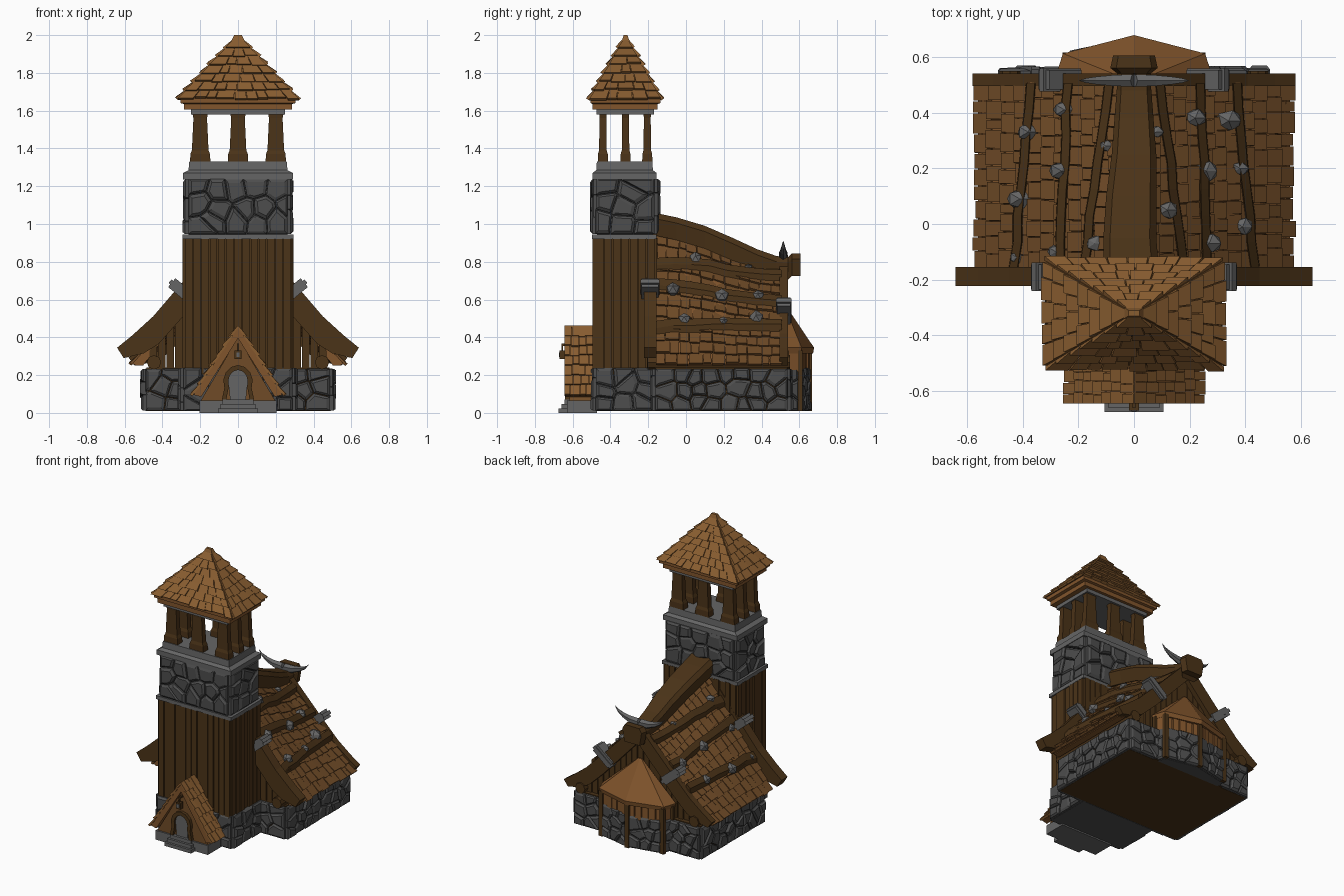
import bpy, bmesh, random
from math import sin, cos, pi, radians
from mathutils import Vector as V

if "Cube" in bpy.data.objects:
    bpy.data.objects.remove(bpy.data.objects["Cube"])
random.seed(4)
R = random.uniform

def material(name, r, g, b):
    m = bpy.data.materials.new(name)
    m.diffuse_color = (r, g, b, 1)
    m.use_nodes = True
    m.node_tree.nodes["Principled BSDF"].inputs["Base Color"].default_value = m.diffuse_color
    return m

TILE = material("light_shingle", .25, .11, .03)
ROOF = material("roof_shingle", .16, .07, .02)
TRIM = material("warm_wood", .22, .09, .025)
WOOD = material("dark_wood", .07, .033, .009)
STONE = material("stone", .075, .075, .075)
IRON = material("light_stone", .13, .13, .13)

# ---- helpers ----
def emit(name, bm, mat):
    bmesh.ops.recalc_face_normals(bm, faces=bm.faces)
    me = bpy.data.meshes.new(name)
    bm.to_mesh(me)
    bm.free()
    me.materials.append(mat)
    bpy.context.collection.objects.link(bpy.data.objects.new(name, me))

def skin(bm, rings):
    vs = [[bm.verts.new(p) for p in r] for r in rings]
    n = len(vs[0])
    for a, b in zip(vs, vs[1:]):
        for i in range(n):
            bm.faces.new((a[i], a[(i + 1) % n], b[(i + 1) % n], b[i]))
    bm.faces.new(vs[0][::-1])
    bm.faces.new(vs[-1])

def loft(name, rings, mat):
    bm = bmesh.new()
    skin(bm, rings)
    emit(name, bm, mat)

def rect(x0, x1, y0, y1, z):
    return [(x0, y0, z), (x1, y0, z), (x1, y1, z), (x0, y1, z)]

def box(name, x0, x1, y0, y1, z0, z1, mat):
    loft(name, [rect(x0, x1, y0, y1, z0), rect(x0, x1, y0, y1, z1)], mat)

def prism(name, prof, y0, y1, mat):
    loft(name, [[(x, y, z) for x, z in prof] for y in (y0, y1)], mat)

def clip(poly, m, d):
    out = []
    for a, b in zip(poly, poly[1:] + poly[:1]):
        da, db = (a - m).dot(d), (b - m).dot(d)
        if da <= 0: out.append(a)
        if da * db < 0: out.append(a.lerp(b, da / (da - db)))
    return out

def stones(name, pts, z0, z1, cu, cv, depth=.025):
    """Rubble: bevelled voronoi cells on each wall of a counter-clockwise outline"""
    bm = bmesh.new()
    for a, b in zip(pts, pts[1:]):
        a, b = V((*a, z0)), V((*b, z0))
        w, h = (b - a).length, z1 - z0
        d = (b - a) / w
        n = V((d.y, -d.x, 0))
        nu, nv = max(1, round(w / cu)), max(1, round(h / cv))
        seeds = [V(((i + .5 + R(-.4, .4) + .25 * (j % 2)) * w / nu, (j + .5 + R(-.35, .35)) * h / nv))
                 for i in range(nu) for j in range(nv)]
        for s in seeds:
            poly = [V((0, 0)), V((w, 0)), V((w, h)), V((0, h))]
            for t in seeds:
                if t is not s and poly: poly = clip(poly, (s + t) / 2, t - s)
            if len(poly) < 3: continue
            c = sum(poly, V((0, 0))) / len(poly)
            k = depth * R(.65, 1.2)
            skin(bm, [[a + d * q.x + V((0, 0, q.y)) + n * o for q in [c + (p - c) * f for p in poly]]
                      for f, o in ((.97, -.01), (.95, k * .55), (.68, k))])
    emit(name, bm, STONE)

def planks(name, pts, z0, top, w, mat=WOOD):
    """Vertical boards along an outline; top(x) gives their height"""
    bm = bmesh.new()
    for a, b in zip(pts, pts[1:]):
        a, b = V((*a, 0)), V((*b, 0))
        n = V((b.y - a.y, a.x - b.x, 0)).normalized()
        k = max(1, round((b - a).length / w))
        for i in range(k):
            p, q, o, low = a.lerp(b, (i + .06) / k), a.lerp(b, (i + .94) / k), R(.004, .014), z0 - R(0, .025)
            base = [p - n * .012, q - n * .012, q + n * o, p + n * o]
            skin(bm, [[c + V((0, 0, low)) for c in base], [c + V((0, 0, max(z0 + .01, top(c.x)))) for c in base]])
    emit(name, bm, mat)

def shingles(name, surfaces, rows, w, th, mat):
    bm = bmesh.new()
    for S in surfaces:
        for i in range(rows):
            v0 = i / rows
            k = max(1, round((S(1, v0 + .5 / rows) - S(0, v0 + .5 / rows)).length / w))
            e = [0] + [(j + R(-.25, .25)) / k for j in range(1, k)] + [1]
            for u0, u1 in zip(e, e[1:]):
                v1, t, g = (i + 1 + R(0, .22)) / rows, th * R(.7, 1.2), (u1 - u0) * .03
                u0, u1 = u0 + g, u1 - g
                n = (S(u1, v0 + .02) - S(u0, v0 + .02)).cross(S(u0, v1) - S(u0, v0)).normalized()
                if n.z < 0: n = -n
                c = [S(u0, v0), S(u1, v0), S(u1, v1), S(u0, v1)]
                skin(bm, [[p + n * o for p, o in zip(c, (x, x, y, y))] for x, y in ((-.008, -.002), (.003, t))])
    emit(name, bm, mat)

def patch(tl, tr, bl, br):
    return lambda u, v: V(tl).lerp(V(tr), u).lerp(V(bl).lerp(V(br), u), v)

# ---- tower ----
tower = [(-.29, -.48), (.29, -.48), (.29, -.165), (-.29, -.165), (-.29, -.48)]
box("tower_base_core", -.285, .285, -.475, -.165, 0.01, .24, STONE)
stones("tower_base_stones", tower, .01, .24, .12, .085)
box("tower_core", -.275, .275, -.475, -.17, .2, .93, WOOD)
planks("tower_planks", [(x * .97, y) for x, y in tower], .23, lambda x: .925, .042)
box("tower_lower_trim", -.295, .295, -.497, -.155, .92, .945, IRON)
box("tower_stone_core", -.262, .262, -.47, -.175, .94, 1.25, STONE)
stones("tower_stones", [(x * .91, y) for x, y in tower], .945, 1.24, .11, .085)
loft("tower_ledge", [rect(-.29, .29, -.495, -.155, 1.235), rect(-.29, .29, -.495, -.155, 1.27),
                     rect(-.262, .262, -.475, -.175, 1.285), rect(-.258, .258, -.472, -.178, 1.33)], IRON)
for x in (-.2, 0, .2):
    for y in (-.44, -.32, -.205):
        if x or y != -.32:
            loft("belfry_post", [rect(x - a, x + a, y - b, y + b, z) for a, b, z in
                 ((.054, .027, 1.325), (.052, .026, 1.37), (.044, .02, 1.39), (.036, .018, 1.56), (.042, .02, 1.59))], WOOD)
box("belfry_lintel", -.25, .25, -.475, -.17, 1.58, 1.61, IRON)
loft("belfry_cornice", [rect(-.285, .285, -.495, -.15, 1.605), rect(-.285, .285, -.495, -.15, 1.635),
                        rect(-.305, .305, -.505, -.135, 1.64), rect(-.305, .305, -.505, -.135, 1.665)], TRIM)
lo, hi = rect(-.315, .315, -.508, -.135, 1.665), rect(-.02, .02, -.33, -.31, 1.98)
loft("tower_roof_core", [lo, hi], ROOF)
shingles("tower_roof_shingles", [patch(hi[i], hi[(i + 1) % 4], lo[i], lo[(i + 1) % 4]) for i in range(4)],
         7, .065, .017, TILE)
loft("tower_roof_cap", [rect(-.035, .035, -.34, -.3, 1.97), rect(-.02, .02, -.33, -.31, 2.0)], TILE)

# ---- nave ----
def ridge(y):
    k = [(-.2, 1.0), (-.05, .975), (.1, .925), (.25, .86), (.38, .81), (.5, .79), (.7, .8)]
    for (a, p), (b, q) in zip(k, k[1:]):
        if y <= b: return p + (q - p) * (y - a) / (b - a)

def roof_z(x, y):
    return .26 + (ridge(y) - .26) * (1 - abs(x) / .56)

box("nave_base_core", -.485, .485, -.16, .535, 0.01, .24, WOOD)
stones("nave_base_stones", [(.29, -.165), (.49, -.165), (.49, .54), (-.49, .54), (-.49, -.165), (-.29, -.165)],
       .01, .235, .085, .075)
planks("nave_front_planks", [(-.47, -.15), (.47, -.15)], .23, lambda x: roof_z(x, -.15) - .05, .045)
planks("nave_back_planks", [(.47, .5), (-.47, .5)], .23, lambda x: roof_z(x, .5) - .05, .045)
ys = [-.15, -.05, .1, .25, .38, .51]
loft("nave_roof_slab", [[(-.56, y, .255), (0, y, ridge(y)), (.56, y, .255), (.5, y, .255), (0, y, ridge(y) - .085),
                         (-.5, y, .255)] for y in ys], TRIM)

def nave_side(s):
    def S(u, v):
        x, y = s * (.03 + .53 * v), -.16 + .67 * u
        return V((x, y, roof_z(x, y)))
    return S
shingles("nave_roof_shingles", [nave_side(-1), nave_side(1)], 11, .06, .016, ROOF)

loft("ridge_beam", [[(c - w, y, z - .03), (c - w * .75, y, z), (c + w * .75, y, z), (c + w, y, z - .03),
                     (c + w * .8, y, z - .12), (c - w * .8, y, z - .12)] for y, z, w, c in
     ((-.17, 1.06, .1, -.01), (-.05, 1.035, .095, -.015), (.1, .99, .09, -.01), (.25, .925, .08, 0),
      (.38, .865, .07, 0), (.48, .83, .062, 0), (.54, .825, .06, 0), (.56, .845, .085, 0), (.605, .845, .075, 0))], WOOD)

# curved barge boards, one outline scaled for each gable
board = [(0, 1.05), (.15, .865), (.3, .685), (.45, .51), (.56, .41), (.64, .345),
         (.605, .29), (.5, .315), (.42, .365), (.3, .5), (.15, .69), (0, .88)]
for s in (-1, 1):
    prism("front_barge_board", [(s * x, z) for x, z in board], -.222, -.155, WOOD)
    prism("back_barge_board", [(s * x * .905, .25 + (z - .29) * .77) for x, z in board], .495, .54, WOOD)
    # iron clamps wrapped round the boards
    for cx, cz, y0, y1, h in ((.285, .635, -.235, -.145, .085), (.265, .54, .482, .553, .075)):
        for half, grow in ((.03, 0), (.012, .012)):
            c, t, n = V((s * cx, cz)), V((s * .64, -.77)), V((s * .77, .64))
            prism("board_clamp", [c + t * a * half + n * b * (h + grow) for a, b in ((-1, -1), (1, -1), (1, 1), (-1, 1))],
                  y0 - grow / 2, y1 + grow / 2, IRON)
    # eave log and roof battens
    ring = [(.038 * cos(i * pi / 4), .038 * sin(i * pi / 4)) for i in range(8)]
    prism("eave_log", [(s * .445 + a, .268 + b) for a, b in ring], -.205, .55, WOOD)
    box("eave_board", min(s * .5, s * .545), max(s * .5, s * .545), -.15, .5, .25, .285, TRIM)
    for xa, xb in ((.18, .09), (.265, .235), (.43, .37)):
        rings = []
        for i in range(8):
            y = -.16 + .095 * i
            x = xa + (xb - xa) * i / 7 + R(-.006, .006)
            rings.append([(s * (x + a), y, roof_z(x + a, y) + o) for a, o in
                          ((-.017, 0), (-.012, .045), (.017, .045), (.02, 0))])
        loft("roof_batten", rings, WOOD)
    # horn
    loft("ridge_horn", [[(s * (x + r * .4 * cos(k)), .515 + r * .8 * sin(k), z + r * cos(k))
                         for k in [i * pi / 3 for i in range(6)]]
         for x, z, r in ((0, .835, .032), (.07, .84, .028), (.13, .858, .02), (.17, .88, .012), (.195, .908, .002))], IRON)

# boulders lying on the roof
for x, y, r in ((-.38, .33, .04), (-.25, .41, .04), (-.26, .19, .045), (-.1, .28, .026), (-.41, .09, .048),
                (-.14, -.07, .035), (-.28, -.1, .033), (-.42, -.12, .026), (.08, .33, .026), (.22, .38, .042),
                (.34, .37, .05), (.26, .19, .045), (.38, .2, .033), (.12, .05, .04), (.39, -.01, .04), (.27, -.07, .048)):
    bm = bmesh.new()
    bmesh.ops.create_icosphere(bm, subdivisions=1, radius=r)
    for v in bm.verts:
        v.co = V((v.co.x * 1.05, v.co.y * .85, v.co.z * .85)) * R(.85, 1.1) + V((x, y, roof_z(x, y) + .022))
    emit("roof_boulder", bm, IRON)

# ---- apse ----
apse = [(.265, .53), (.24, .6), (0, .65), (-.24, .6), (-.265, .53)]
loft("apse_core", [[(x * .97, y - .01, z) for x, y in apse] for z in (.01, .33)], STONE)
stones("apse_stones", [(x * .97, y - .008) for x, y in apse], .01, .24, .085, .075)
planks("apse_planks", [(x * .98, y - .005) for x, y in apse], .24, lambda x: .32, .05, TRIM)
for x, y in apse:
    box("apse_post", x - .016, x + .016, y - .008, y + .016, .01, .33, WOOD)
eave = [(.285, .52), (.255, .612), (0, .678), (-.255, .612), (-.285, .52)]
loft("apse_roof", [[(x * .97, y - .005, .315) for x, y in eave], [(x, y, .345) for x, y in eave],
                   [(x * .05, .51 + (y - .52) * .05, .585) for x, y in eave]], TRIM)

# ---- porch ----
box("porch_base", -.205, .205, -.63, -.47, 0, .065, IRON)
prism("porch_gable", [(-.2, .06), (.2, .06), (0, .4)], -.618, -.47, ROOF)
for s in (-1, 1):
    prism("porch_roof_slab", [(0, .455), (s * .235, .095), (s * .195, .085), (0, .395)], -.638, -.48, TRIM)
shingles("porch_shingles", [patch((0, -.645, .46), (0, -.485, .46), (s * .237, -.645, .1), (s * .237, -.485, .1))
                            for s in (-1, 1)], 7, .045, .014, TILE)
for i in range(3):
    box("porch_step", -.105 + .012 * i, .105 - .012 * i, -.675 + .016 * i, -.6, 0, .024 * (i + 1), IRON)
arc = [radians(-50 + 28 * i) for i in range(11)]
prism("door", [(.052 * cos(a), .165 + .062 * sin(a)) for a in arc[1:-1]] + [(-.042, .07), (.042, .07)],
      -.626, -.6, IRON)
path = [(.062, .07, .085, .07)] + [(.052 * cos(a), .165 + .062 * sin(a), .078 * cos(a), .165 + .088 * sin(a))
                                   for a in arc[1:-1]] + [(-.062, .07, -.085, .07)]
loft("door_arch", [[(a, -.64, b), (c, -.64, d), (c, -.61, d), (a, -.61, b)] for a, b, c, d in path], WOOD)
box("lantern_bracket", -.006, .006, -.66, -.61, .355, .367, WOOD)
box("lantern_frame", -.018, .018, -.67, -.64, .285, .33, WOOD)
box("lantern_glass", -.009, .009, -.673, -.637, .295, .32, IRON)
box("lantern_hook", -.005, .005, -.66, -.65, .33, .36, WOOD)
